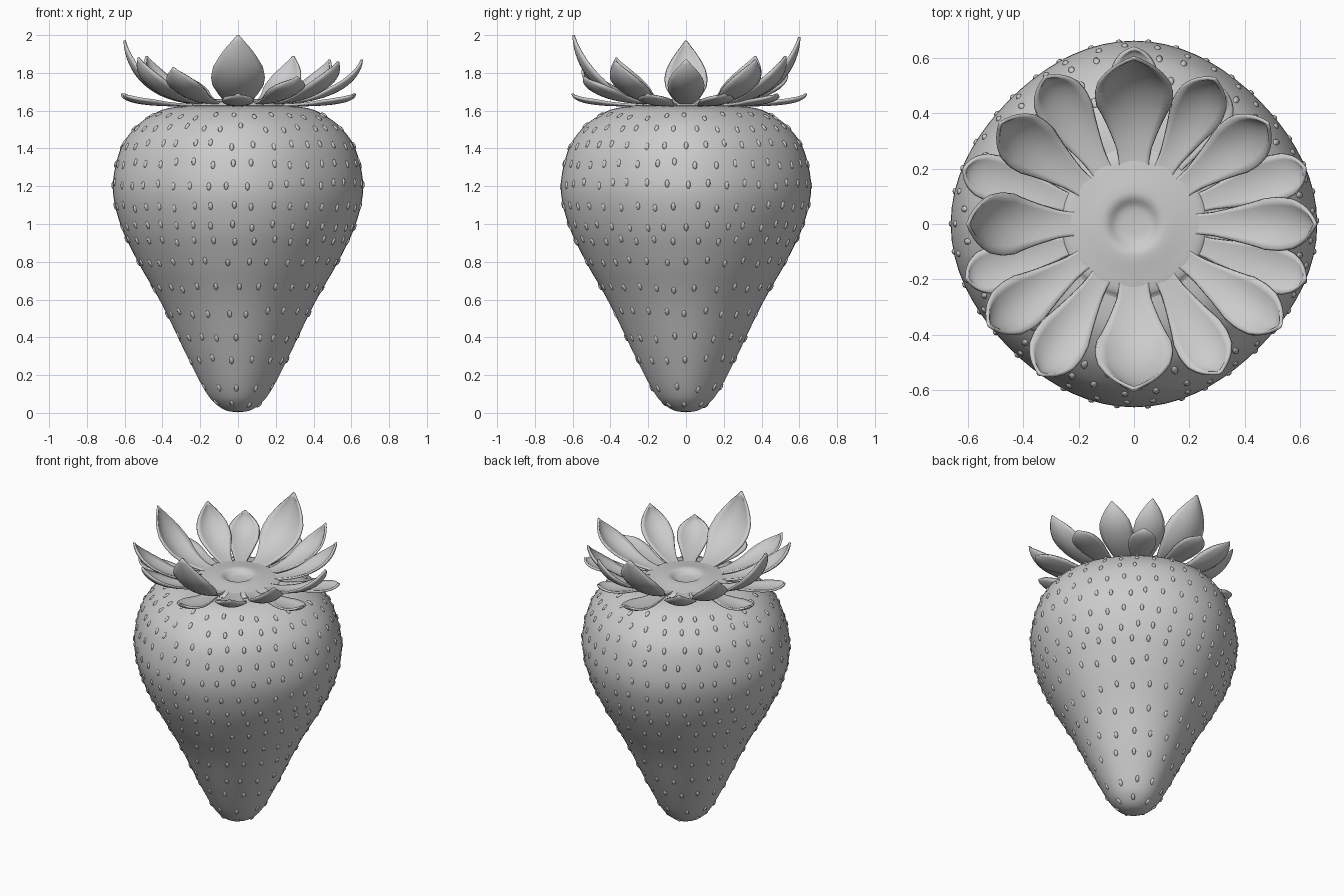
import bpy, bmesh, math, random
from mathutils import Vector, Matrix

if "Cube" in bpy.data.objects:
    bpy.data.objects.remove(bpy.data.objects["Cube"])

random.seed(4)


def finish(name, bm, angle=60):
    bmesh.ops.recalc_face_normals(bm, faces=bm.faces)
    me = bpy.data.meshes.new(name)
    bm.to_mesh(me)
    bm.free()
    ob = bpy.data.objects.new(name, me)
    bpy.context.collection.objects.link(ob)
    bpy.ops.object.select_all(action='DESELECT')
    ob.select_set(True)
    bpy.context.view_layer.objects.active = ob
    bpy.ops.object.shade_smooth_by_angle(angle=math.radians(angle))
    return ob


def spline(pts, steps):
    """Catmull-Rom curve through 2D points."""
    p = [Vector(q) for q in pts]
    p = [2 * p[0] - p[1]] + p + [2 * p[-1] - p[-2]]
    out = []
    for i in range(1, len(p) - 2):
        a, b, c, d = p[i - 1:i + 3]
        for s in range(steps):
            t = s / steps
            out.append(0.5 * (2 * b + (c - a) * t + (2 * a - 5 * b + 4 * c - d) * t * t
                              + (3 * b - a - 3 * c + d) * t ** 3))
    return out + [p[-2]]


def squarish(a):
    """The berry is slightly narrower along its diagonals."""
    return 1 - 0.04 * math.sin(2 * a) ** 2


def lathe(name, prof, seg=72, shape=lambda a: 1):
    bm = bmesh.new()
    vs = [bm.verts.new((max(r, 0), 0, z)) for r, z in prof]
    es = [bm.edges.new(e) for e in zip(vs, vs[1:])]
    bmesh.ops.spin(bm, geom=vs + es, axis=(0, 0, 1), cent=(0, 0, 0),
                   angle=2 * math.pi, steps=seg)
    bmesh.ops.remove_doubles(bm, verts=bm.verts, dist=1e-4)
    for v in bm.verts:
        f = shape(math.atan2(v.co.y, v.co.x))
        v.co.x *= f
        v.co.y *= f
    return finish(name, bm)


def lerp(table, u):
    for (a, x), (b, y) in zip(table, table[1:]):
        if u <= b:
            return x + (y - x) * (u - a) / (b - a)
    return table[-1][1]


# Berry body
body = spline([(0, 0.003), (0.06, 0.012), (0.115, 0.045), (0.17, 0.11), (0.26, 0.28),
               (0.38, 0.53), (0.45, 0.66), (0.53, 0.8), (0.62, 0.99), (0.663, 1.19),
               (0.625, 1.39), (0.545, 1.51), (0.45, 1.58), (0.36, 1.615),
               (0.2, 1.63), (0, 1.632)], 5)
lathe("berry_body", body, 72, squarish)

# Seeds in staggered rows, half sunk along the skin
bm = bmesh.new()
side = sorted((q.y, q.x) for q in body if q.y < 1.61)
rows = [0.05, 0.13, 0.28, 0.4, 0.53, 0.66, 0.8, 0.91, 0.99, 1.09, 1.21, 1.32, 1.42, 1.51, 1.57]
for k, z0 in enumerate(rows):
    n = max(5, round(2 * math.pi * lerp(side, z0) / 0.11))
    for i in range(n):
        z = z0 + random.uniform(-0.012, 0.012)
        r = lerp(side, z)
        slope = (lerp(side, z + 0.01) - lerp(side, z - 0.01)) / 0.02
        a = 2 * math.pi * (i + 0.5 * (k % 2) + random.uniform(-0.12, 0.12)) / n
        m = (Matrix.Rotation(a, 4, 'Z') @ Matrix.Translation((r * squarish(a) - 0.001, 0, z))
             @ Matrix.Rotation(math.atan(slope), 4, 'Y')
             @ Matrix.Diagonal((0.009, 0.012, 0.021, 1)))
        bmesh.ops.create_uvsphere(bm, u_segments=8, v_segments=6, radius=1, matrix=m)
finish("seeds", bm)

# Calyx disc with the hollow where the stalk was
lathe("calyx_disc", spline([(0, 1.632), (0.06, 1.637), (0.095, 1.657), (0.125, 1.661),
                            (0.19, 1.652), (0.24, 1.645), (0.262, 1.634), (0.25, 1.622),
                            (0, 1.62)], 4), 48)

WIDTH = [(0, 0.05), (0.13, 0.058), (0.3, 0.098), (0.45, 0.133), (0.57, 0.14), (0.7, 0.128),
         (0.82, 0.095), (0.9, 0.06), (0.96, 0.026), (1, 0.003)]


def leaf(name, deg, reach, top, width, base=1.638, cup=0.045, curl=2.0):
    """Pointed, cupped leaf curving up and out from the disc."""
    nu, nv, r0 = 20, 8, 0.17

    def path(u):
        u = max(u, 0)
        return Vector((r0 + (reach - r0) * (1 - (1 - u) ** 1.7), 0,
                       base + (top - base) * u ** curl))
    bm = bmesh.new()
    grid = []
    for i in range(nu + 1):
        u = i / nu
        t = (path(min(u + 0.01, 1)) - path(u - 0.01)).normalized()
        normal = Vector((-t.z, 0, t.x))
        half = lerp(WIDTH, u) * width
        row = []
        for j in range(nv + 1):
            v = 2 * j / nv - 1
            lift = cup * v * v * half / 0.14 * min(1, 2 * u)
            row.append(bm.verts.new(path(u) + normal * lift + Vector((0, half * v, 0))))
        grid.append(row)
    for a, b in zip(grid, grid[1:]):
        for j in range(nv):
            bm.faces.new((a[j], a[j + 1], b[j + 1], b[j]))
    bmesh.ops.rotate(bm, verts=bm.verts, cent=(0, 0, 0),
                     matrix=Matrix.Rotation(math.radians(deg), 3, 'Z'))
    ob = finish(name, bm)
    sol = ob.modifiers.new("thickness", 'SOLIDIFY')
    sol.thickness = 0.013
    sol.offset = 0


# Upper leaves: direction, reach, tip height, width factor
upper = [(90, 0.6, 1.99, 1), (61, 0.6, 1.89, 0.68), (37, 0.605, 1.87, 0.72), (0, 0.655, 1.87, 0.68),
         (-35, 0.645, 1.86, 0.68), (-60, 0.62, 1.78, 0.7), (-90, 0.595, 2.0, 1),
         (-122, 0.64, 1.83, 0.7), (-145, 0.64, 1.88, 0.7), (180, 0.6, 1.97, 0.8),
         (143, 0.605, 1.89, 0.74), (121, 0.62, 1.81, 0.7)]
for i, (d, r, z, w) in enumerate(upper):
    leaf(f"upper_leaf_{i + 1}", d, r, z, w)

# Lower leaves lying almost flat on the shoulder, tips curling up
for i, (d, r) in enumerate([(18, 0.65), (-18, 0.65), (162, 0.645), (-162, 0.635),
                            (90, 0.635), (-90, 0.6), (56, 0.58)]):
    leaf(f"lower_leaf_{i + 1}", d, r, 1.69, 0.6, 1.628, 0.03, 3.0)
